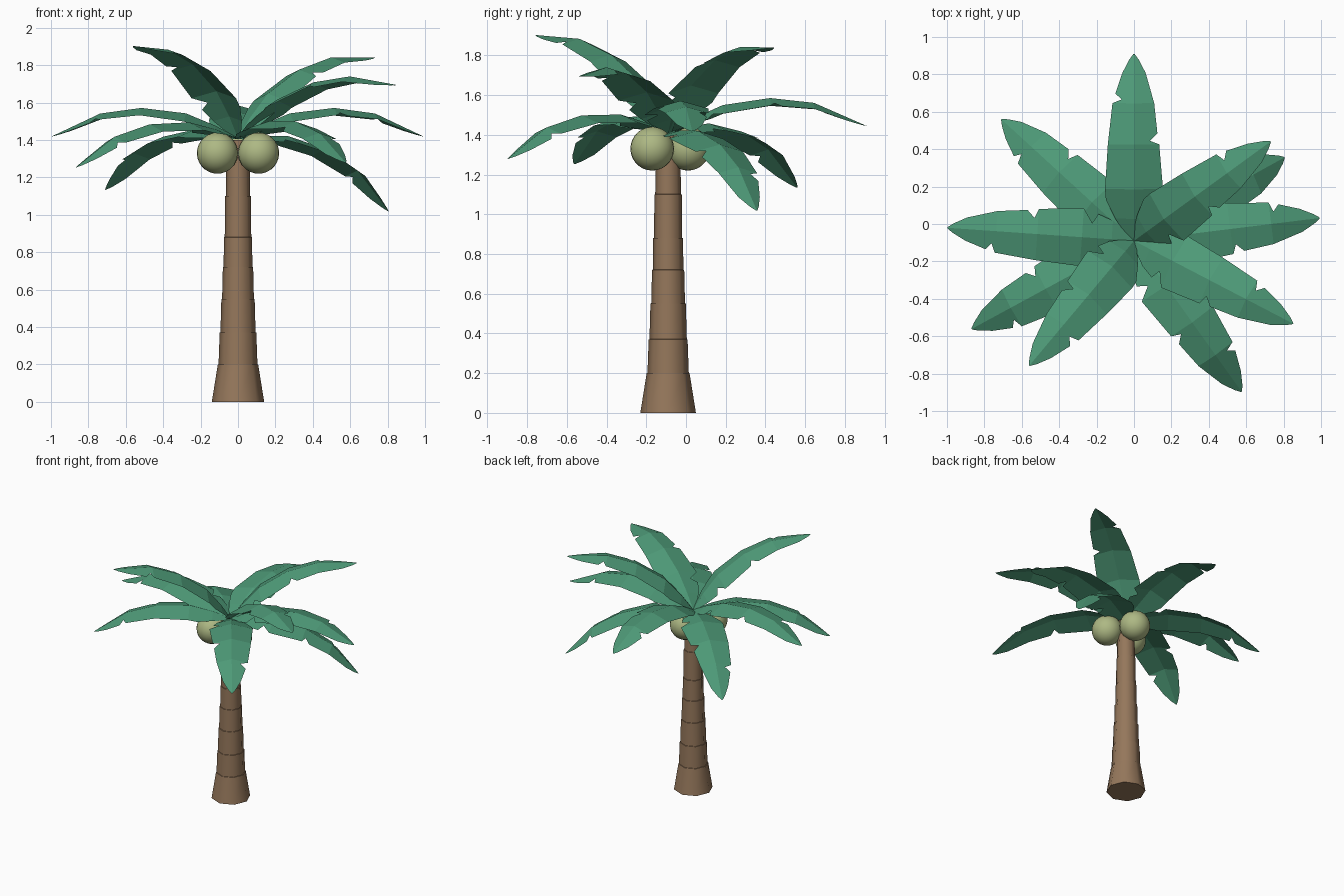
import bpy, bmesh, math
from mathutils import Matrix, Vector

if "Cube" in bpy.data.objects:
    bpy.data.objects.remove(bpy.data.objects["Cube"])

CY = -0.09          # trunk axis in y
CROWN_Z = 1.41      # height the fronds spring from


def material(name, rgb):
    m = bpy.data.materials.new(name)
    m.diffuse_color = (*rgb, 1)
    m.use_nodes = True
    m.node_tree.nodes["Principled BSDF"].inputs["Base Color"].default_value = m.diffuse_color
    return m


green = material("leaf_green", (0.075, 0.32, 0.185))
brown = material("bark_brown", (0.30, 0.185, 0.105))
husk = material("husk_green", (0.42, 0.48, 0.23))


def make_object(name, bm, mat, smooth=None):
    me = bpy.data.meshes.new(name)
    bm.to_mesh(me)
    bm.free()
    me.materials.append(mat)
    ob = bpy.data.objects.new(name, me)
    bpy.context.collection.objects.link(ob)
    if smooth:
        bpy.ops.object.select_all(action='DESELECT')
        ob.select_set(True)
        bpy.context.view_layer.objects.active = ob
        bpy.ops.object.shade_smooth_by_angle(angle=math.radians(smooth))
    return ob


# Trunk: eight-sided lathe with a small step at each ring
profile = [(0.14, 0), (0.108, 0.2)]
rings = [(0.2, 0.108), (0.37, 0.098), (0.55, 0.089), (0.72, 0.081),
         (0.88, 0.075), (1.10, 0.069), (1.40, 0.06)]
for (z0, r0), (z1, r1) in zip(rings, rings[1:]):
    profile += [(r0 - 0.004, z0 + 0.001), (r1, z1)]
bm = bmesh.new()
N = 8
loops = [[bm.verts.new((r * math.cos(2 * math.pi * i / N),
                        CY + r * math.sin(2 * math.pi * i / N), z))
          for i in range(N)] for r, z in profile]
for a, b in zip(loops, loops[1:]):
    for i in range(N):
        j = (i + 1) % N
        bm.faces.new((a[i], a[j], b[j], b[i]))
bm.faces.new(loops[0][::-1])
bm.faces.new(loops[-1])
make_object("trunk", bm, brown, 50)

# Coconuts
for i, (x, y) in enumerate([(-0.11, -0.17), (0.11, -0.17), (0, 0.01)]):
    bm = bmesh.new()
    bmesh.ops.create_uvsphere(bm, u_segments=24, v_segments=14, radius=0.11,
                              matrix=Matrix.Translation((x, y, 1.33)))
    make_object(f"coconut_{i + 1}", bm, husk, 60)

# Frond: arched midrib, two drooping halves with torn notches
arch = [(0, 0), (0.12, 0.065), (0.28, 0.13), (0.52, 0.157), (0.74, 0.125), (1, 0)]
right = [(0, 0.02), (0.12, 0.1), (0.2, 0.13), (0.23, 0.08), (0.28, 0.155),
         (0.52, 0.135), (0.54, 0.085), (0.58, 0.125), (0.74, 0.108),
         (0.9, 0.062), (0.97, 0.025), (1, 0.003)]
left = [(0, 0.02), (0.12, 0.1), (0.22, 0.15), (0.28, 0.155), (0.52, 0.14),
        (0.74, 0.115), (0.76, 0.065), (0.79, 0.1), (0.9, 0.062),
        (0.97, 0.025), (1, 0.003)]


def height(s):
    for (s0, h0), (s1, h1) in zip(arch, arch[1:]):
        if s <= s1:
            return h0 + (h1 - h0) * (s - s0) / (s1 - s0)
    return arch[-1][1]


def frond(name, azimuth, pitch):
    bm = bmesh.new()
    for side, outline in ((-1, right), (1, left)):
        rib = [bm.verts.new((s, 0, height(s))) for s, w in outline]
        rim = [bm.verts.new((s, side * w, height(s) - 0.28 * w)) for s, w in outline]
        for i in range(len(outline) - 1):
            quad = (rib[i], rib[i + 1], rim[i + 1], rim[i])
            bm.faces.new(quad if side > 0 else quad[::-1])
    bmesh.ops.remove_doubles(bm, verts=bm.verts, dist=0.0005)
    bm.transform(Matrix.Translation((0, CY, CROWN_Z))
                 @ Matrix.Rotation(math.radians(azimuth), 4, 'Z')
                 @ Matrix.Rotation(math.radians(-pitch), 4, 'Y'))
    make_object(name, bm, green)


# Crown: (compass angle, pitch) of every frond
crown = [(90, 2), (137.5, -16), (176, 0.5), (208.5, -9), (230, 29.5),
         (305.5, -7.5), (332.5, 16.5), (7, 0.5), (29, -23), (36, 25.5)]
for i, (az, p) in enumerate(crown):
    frond(f"frond_{i + 1}", az, p)
